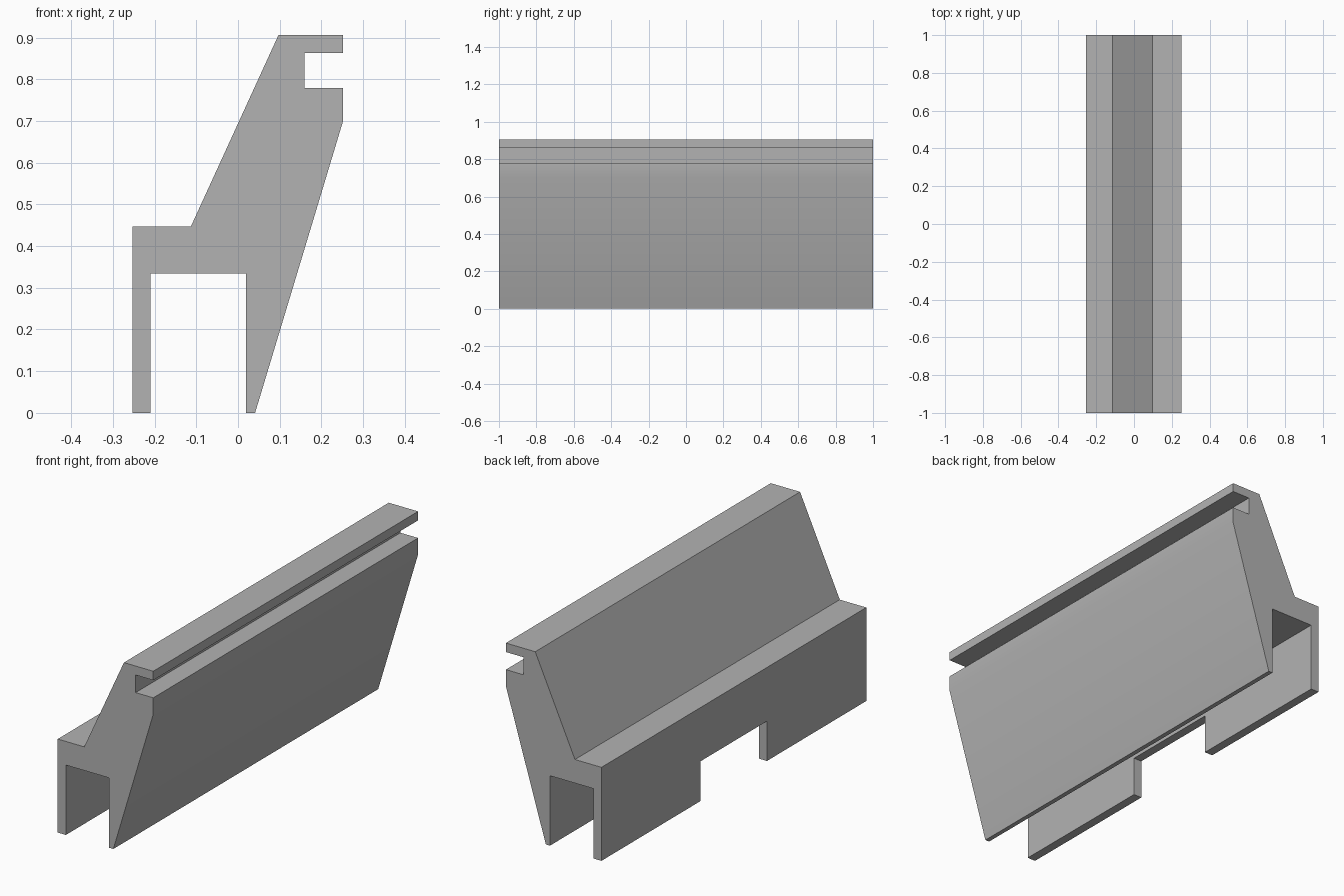
import bpy
import bmesh
import math

cube = bpy.data.objects.get("Cube")
if cube:
    bpy.data.objects.remove(cube, do_unlink=True)

# One plain grey for the whole part
grey = bpy.data.materials.new("plain_grey")
grey.use_nodes = True
colour = (0.45, 0.45, 0.45, 1)
grey.diffuse_color = colour
grey.node_tree.nodes["Principled BSDF"].inputs["Base Color"].default_value = colour


def extrude_profile(name, profile, y0, y1):
    """Extrude an (x, z) outline from y0 to y1."""
    bm = bmesh.new()
    face = bm.faces.new([bm.verts.new((x, y0, z)) for x, z in profile])
    result = bmesh.ops.extrude_face_region(bm, geom=[face])
    moved = [v for v in result["geom"] if isinstance(v, bmesh.types.BMVert)]
    bmesh.ops.translate(bm, verts=moved, vec=(0, y1 - y0, 0))
    bmesh.ops.recalc_face_normals(bm, faces=bm.faces)
    mesh = bpy.data.meshes.new(name)
    bm.to_mesh(mesh)
    bm.free()
    mesh.materials.append(grey)
    obj = bpy.data.objects.new(name, mesh)
    bpy.context.collection.objects.link(obj)
    return obj


# Rail body: thin wall, step, sloped back, grooved top and tapered leg
rail = extrude_profile("rail_body", [
    (-0.253, 0), (-0.21, 0), (-0.21, 0.334), (0.019, 0.334),
    (0.019, 0), (0.041, 0), (0.252, 0.70), (0.252, 0.779),
    (0.159, 0.779), (0.159, 0.863), (0.252, 0.863), (0.252, 0.906),
    (0.097, 0.906), (-0.113, 0.447), (-0.253, 0.447)], -1, 1)

# Notch in the middle of the thin wall
cutter = extrude_profile("notch_cutter", [
    (-0.35, -0.1), (-0.1, -0.1), (-0.1, 0.19), (-0.35, 0.19)], -0.25, 0.25)
cutter.hide_render = True
cutter.hide_viewport = True

notch = rail.modifiers.new("wall_notch", 'BOOLEAN')
notch.operation = 'DIFFERENCE'
notch.solver = 'EXACT'
notch.object = cutter

# Bake the notch and remove the helper
bpy.context.view_layer.update()
bpy.ops.object.select_all(action='DESELECT')
rail.select_set(True)
bpy.context.view_layer.objects.active = rail
bpy.ops.object.modifier_apply(modifier=notch.name)
bpy.data.objects.remove(cutter, do_unlink=True)

# Soft shading across the shallow bend, crisp elsewhere
bpy.ops.object.shade_smooth_by_angle(angle=math.radians(30))
